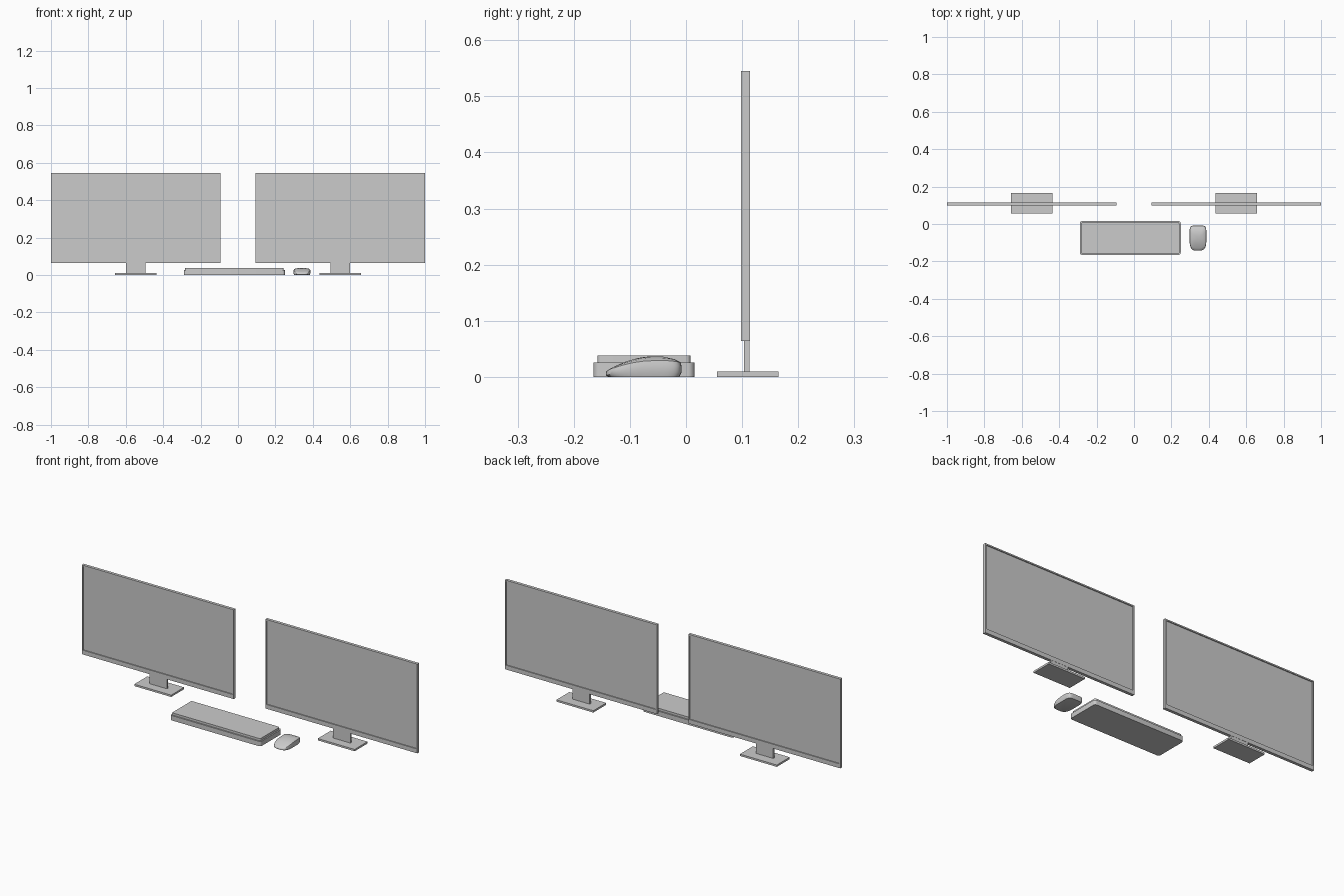
import bpy, bmesh, math
from mathutils import Vector

old = bpy.data.objects.get("Cube")
if old:
    bpy.data.objects.remove(old)

grey = bpy.data.materials.new("plain grey")
grey.use_nodes = True
grey.diffuse_color = (0.6, 0.6, 0.6, 1)
grey.node_tree.nodes["Principled BSDF"].inputs["Base Color"].default_value = (0.6, 0.6, 0.6, 1)


def finish(name, bm):
    bmesh.ops.recalc_face_normals(bm, faces=bm.faces)
    mesh = bpy.data.meshes.new(name)
    bm.to_mesh(mesh)
    bm.free()
    mesh.materials.append(grey)
    obj = bpy.data.objects.new(name, mesh)
    bpy.context.collection.objects.link(obj)
    return obj


def smooth(obj, degrees):
    bpy.ops.object.select_all(action="DESELECT")
    obj.select_set(True)
    bpy.context.view_layer.objects.active = obj
    bpy.ops.object.shade_smooth_by_angle(angle=math.radians(degrees))


def box_mesh(x0, x1, y0, y1, z0, z1):
    bm = bmesh.new()
    bmesh.ops.create_cube(bm, size=1)
    for v in bm.verts:
        v.co = Vector(((x0 + x1) / 2 + v.co.x * (x1 - x0),
                       (y0 + y1) / 2 + v.co.y * (y1 - y0),
                       (z0 + z1) / 2 + v.co.z * (z1 - z0)))
    return bm


def rounded_box(name, bounds, radius):
    bm = box_mesh(*bounds)
    upright = [e for e in bm.edges if abs(e.verts[0].co.z - e.verts[1].co.z) > 0.001]
    bmesh.ops.bevel(bm, geom=upright, offset=radius, segments=5, profile=0.5, affect="EDGES")
    smooth(finish(name, bm), 35)


def screen_panel(name, cx):
    # Thin slab with a recessed rectangle on the front and the back
    low, high, half = 0.064, 0.545, 0.453
    bm = box_mesh(cx - half, cx + half, 0.098, 0.114, low, high)
    broad = [f for f in bm.faces if abs(f.normal.y) > 0.9]
    for face in broad:
        side = face.normal.y
        bmesh.ops.inset_individual(bm, faces=[face], thickness=0.01)
        for v in face.verts:
            if v.co.z < 0.2:
                v.co.z = low + 0.023
        bmesh.ops.inset_individual(bm, faces=[face], thickness=0.0003)
        for v in face.verts:
            v.co.y -= side * 0.005
    finish(name, bm)


# Two identical monitors, each with a panel, neck and foot
for side, cx in (("right", -0.547), ("left", 0.547)):
    screen_panel(side + "_monitor_panel", cx)
    finish(side + "_monitor_neck",
           box_mesh(cx - 0.052, cx + 0.052, 0.103, 0.113, 0.009, 0.068))
    finish(side + "_monitor_foot",
           box_mesh(cx - 0.11, cx + 0.11, 0.055, 0.165, 0, 0.01))

# Keyboard: wide base with a slightly smaller raised deck
rounded_box("keyboard_base", (-0.29, 0.25, -0.165, 0.015, 0, 0.026), 0.012)
rounded_box("keyboard_deck", (-0.283, 0.243, -0.158, 0.008, 0.025, 0.038), 0.008)


# Mouse: rings around its outline, stacked from the bottom to the crown
def mouse_outline(angle):
    c, s = math.cos(angle), math.sin(angle)
    power = 0.35 if s > 0 else 0.62
    x = math.copysign(abs(c) ** power, c)
    y = math.copysign(abs(s) ** power, s)
    return 0.045 * x, 0.065 * y if s > 0 else 0.07 * y


def mouse_top(y):
    # Height of the crown along the length
    t = (y + 0.05) / (0.085 if y < -0.05 else 0.043)
    return 0.037 - (0.02 if t < 0 else 0.005) * t * t


bm = bmesh.new()
rings = []
count = 48
for scale, level in ((0.94, 0), (1, 0.25), (1, 0.6), (0.97, 0.8),
                     (0.8, 0.91), (0.5, 0.98), (0.2, 1)):
    ring = []
    for i in range(count):
        x, y = mouse_outline(2 * math.pi * i / count)
        y = -0.073 + y * scale
        ring.append(bm.verts.new((0.342 + x * scale, y, mouse_top(y) * level)))
    rings.append(ring)
for a, b in zip(rings, rings[1:]):
    for i in range(count):
        j = (i + 1) % count
        bm.faces.new((a[i], a[j], b[j], b[i]))
bm.faces.new(rings[0])
bm.faces.new(rings[-1])
smooth(finish("mouse", bm), 40)
